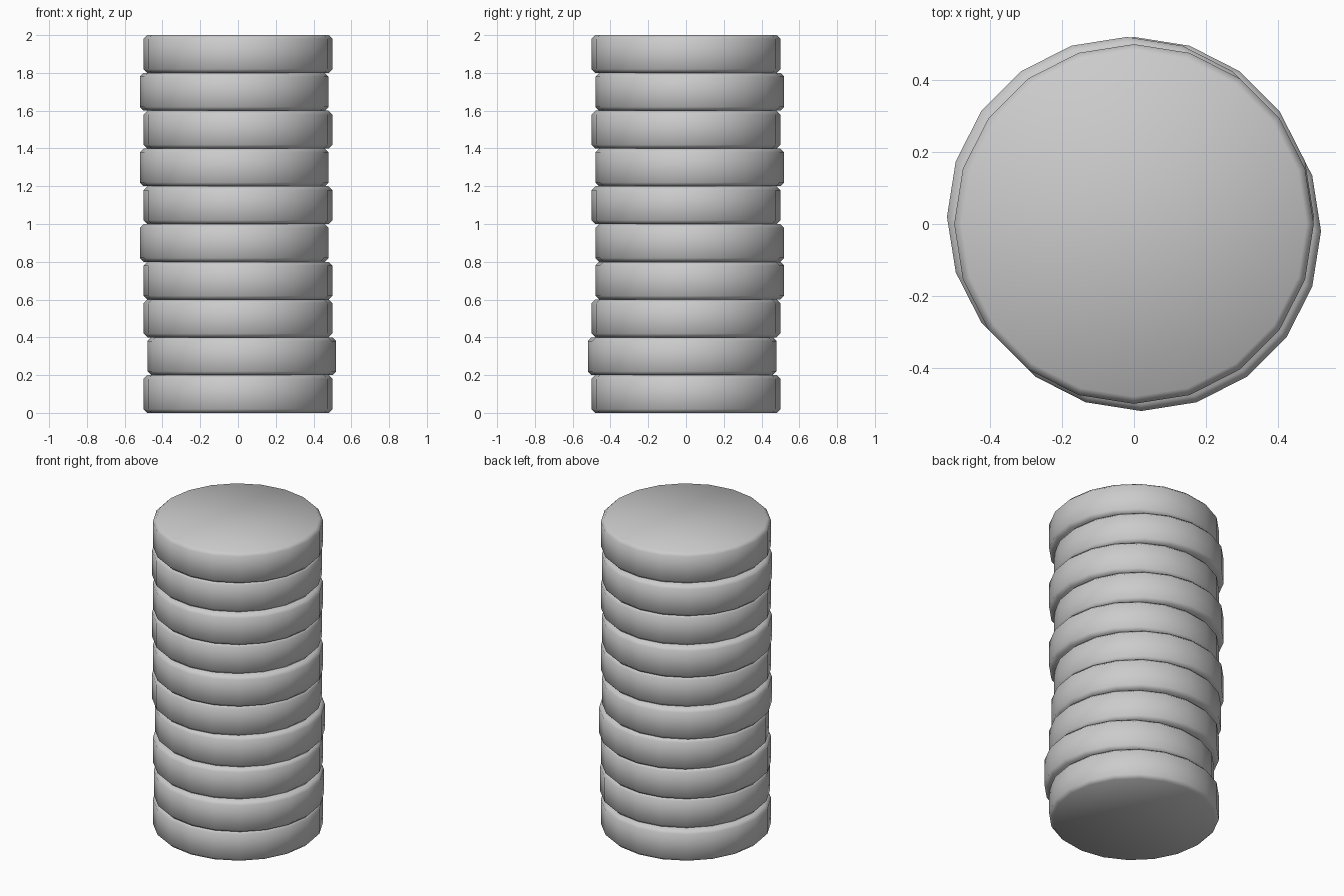
import bpy
import bmesh

SIDES, RADIUS, HEIGHT, BEVEL, SHIFT = 20, 0.5, 0.2, 0.02, 0.02

if "Cube" in bpy.data.objects:
    bpy.data.objects.remove(bpy.data.objects["Cube"], do_unlink=True)

# Single plain grey
grey = bpy.data.materials.new("plain_grey")
grey.use_nodes = True
colour = (0.6, 0.6, 0.6, 1.0)
grey.diffuse_color = colour
grey.node_tree.nodes["Principled BSDF"].inputs["Base Color"].default_value = colour


def make_disc(name, x, y, z):
    """Twenty-sided disc with chamfered rims, resting on height z."""
    bm = bmesh.new()
    bmesh.ops.create_cone(bm, cap_ends=True, segments=SIDES,
                          radius1=RADIUS, radius2=RADIUS, depth=HEIGHT)
    rims = [e for e in bm.edges if abs(e.verts[0].co.z - e.verts[1].co.z) < 0.001]
    bmesh.ops.bevel(bm, geom=rims, offset=BEVEL, segments=1,
                    affect='EDGES', profile=0.5)
    for face in bm.faces:
        face.smooth = True
    mesh = bpy.data.meshes.new(name)
    bm.to_mesh(mesh)
    bm.free()
    mesh.materials.append(grey)
    disc = bpy.data.objects.new(name, mesh)
    disc.location = (x, y, z + HEIGHT / 2)
    bpy.context.collection.objects.link(disc)


# Sideways nudges of the stacked discs, bottom to top, in units of SHIFT
nudges = [(0, 0), (1, -1), (0, 0), (0, 1), (-1, 1),
          (0, 0), (-1, 1), (0, 0), (-1, 1), (0, 0)]
for i, (dx, dy) in enumerate(nudges):
    make_disc(f"stacked_disc_{i + 1}", dx * SHIFT, dy * SHIFT, i * HEIGHT)
